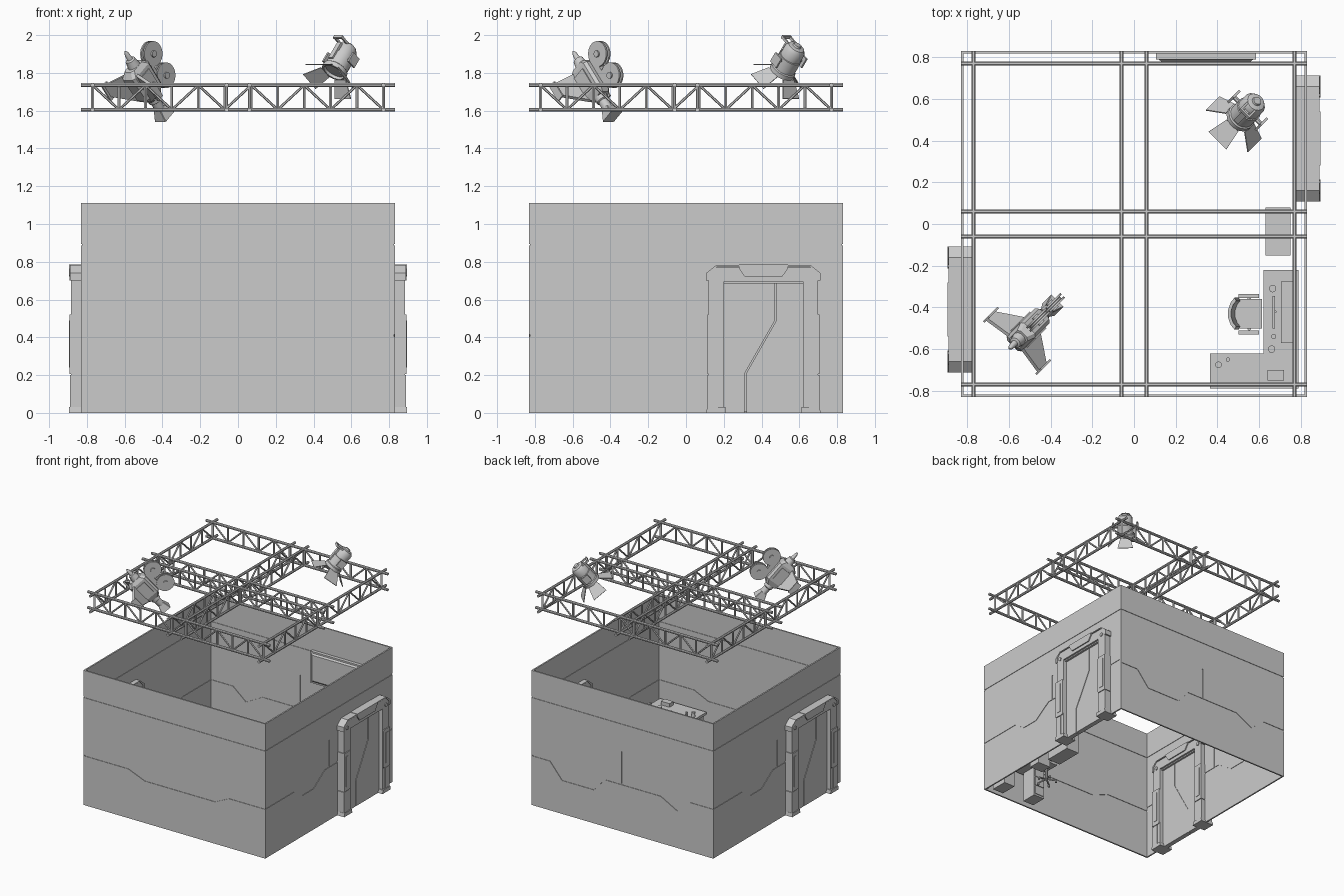
import bpy, bmesh, math
from mathutils import Matrix, Vector

if "Cube" in bpy.data.objects:
    bpy.data.objects.remove(bpy.data.objects["Cube"])

I = Matrix.Identity(4)


def loft(name, rings, M=I, smooth=False):
    """Skin matching rings of points and cap both ends."""
    bm = bmesh.new()
    vs = [[bm.verts.new(M @ Vector(p)) for p in r] for r in rings]
    n = len(vs[0])
    for a, b in zip(vs, vs[1:]):
        for i in range(n):
            bm.faces.new((a[i], a[(i + 1) % n], b[(i + 1) % n], b[i]))
    bm.faces.new(vs[0][::-1])
    bm.faces.new(vs[-1])
    bmesh.ops.recalc_face_normals(bm, faces=bm.faces)
    me = bpy.data.meshes.new(name)
    bm.to_mesh(me)
    bm.free()
    ob = bpy.data.objects.new(name, me)
    bpy.context.collection.objects.link(ob)
    if smooth:
        me.shade_smooth()
        me.set_sharp_from_angle(angle=math.radians(35))
    return ob


def prism(name, pts, d0, d1, M=I):
    """Profile in x-z, extruded outwards (-y) from d0 to d1."""
    return loft(name, [[(u, -d, v) for u, v in pts] for d in (d0, d1)], M)


def box(name, x0, x1, y0, y1, z0, z1, M=I):
    return loft(name, [[(x0, y0, z), (x1, y0, z), (x1, y1, z), (x0, y1, z)] for z in (z0, z1)], M)


def lathe(name, prof, p, axis, M=I, n=12):
    """Turned solid: prof holds (radius, distance along axis)."""
    q = Vector(axis).to_track_quat('Z', 'Y')
    c = [(math.cos(2 * math.pi * (i + .5) / n), math.sin(2 * math.pi * (i + .5) / n)) for i in range(n)]
    return loft(name, [[Vector(p) + q @ Vector((r * a, r * b, h)) for a, b in c] for r, h in prof], M, n > 8)


def rod(name, p, q, r, M=I, n=8):
    d = Vector(q) - Vector(p)
    return lathe(name, [(r, 0), (r, d.length)], p, d, M, n)


def turn(deg):
    return Matrix.Rotation(math.radians(deg), 4, 'Z')


# Room walls: thin sheet with raised panels, seams left between them
g = .005
walls = {
    "front": (0, [(-.82, .41), (-.42, .41), (-.27, .35), (.37, .35), (.5, .41), (.82, .41)]),
    "right": (90, [(-.82, .41), (-.45, .41), (-.35, .34), (-.2, .34), (-.05, .44), (.2, .44), (.82, .44)]),
    "back": (180, [(-.82, .41), (-.66, .41), (-.55, .28), (-.25, .28), (-.15, .39), (.35, .39), (.5, .31), (.62, .41), (.82, .41)]),
    "left": (270, [(-.82, .41), (-.45, .41), (-.35, .34), (-.2, .34), (-.05, .44), (.2, .44), (.82, .44)]),
}
for side, (deg, jag) in walls.items():
    M = turn(deg)
    e = .83
    jag = [(-e, jag[0][1])] + jag[1:-1] + [(e, jag[-1][1])]
    prism(side + "_wall_sheet", [(-.825, 0), (.825, 0), (.825, 1.11), (-.825, 1.11)], .822, .826, M)
    prism(side + "_wall_top_panel", [(-e, .89 + g), (e, .89 + g), (e, 1.11), (-e, 1.11)], .818, .83, M)
    prism(side + "_wall_lower_panel", [(-e, 0), (e, 0)] + [(u, v - g) for u, v in jag[::-1]], .818, .83, M)
    low = [(u, v + g) for u, v in jag]
    if side != "front":  # vertical seam slot in the middle
        k = next(i for i, p in enumerate(low) if p[0] > 0)
        (ua, va), (ub, vb) = low[k - 1], low[k]
        v = va + (vb - va) * -ua / (ub - ua)
        low[k:k] = [(-g, v), (-g, .66), (g, .66), (g, v)]
    prism(side + "_wall_middle_panel", low + [(e, .89 - g), (-e, .89 - g)], .818, .83, M)


# Sliding doors, identical on the right and left walls
def door(tag, M):
    def mir(pts):
        return [(.82 - u, v) for u, v in pts]
    half = [(.2, .03), (.12, .03), (.12, .735), (.155, .77)]
    inner = [(.2, .695)]
    prism(tag + "_door_frame", half + mir(half)[::-1] + mir(inner) + inner, .785, .885, M)
    prism(tag + "_door_lintel_trim", [(.19, .685), (.63, .685), (.63, .705), (.19, .705)], .80, .87, M)
    prism(tag + "_door_header", [(.28, .765), (.31, .722), (.51, .722), (.54, .765), (.54, .785), (.28, .785)], .776, .894, M)
    for nm, f in (("near", lambda p: p), ("far", mir)):
        t = f"{tag}_door_{nm}_"
        prism(t + "foot", f([(.107, 0), (.213, 0), (.208, .03), (.112, .03)]), .776, .894, M)
        prism(t + "shin", f([(.113, .03), (.17, .03), (.17, .2), (.113, .2)]), .781, .889, M)
        prism(t + "block", f([(.113, .205), (.19, .205), (.197, .215), (.197, .51), (.19, .52), (.113, .52)]), .778, .892, M)
        prism(t + "block_plate", f([(.135, .24), (.172, .24), (.172, .49), (.135, .49)]), .775, .895, M)
        prism(t + "corner", f([(.107, .70), (.125, .70), (.125, .735), (.165, .775), (.28, .775), (.28, .782), (.16, .782), (.107, .74)]), .78, .89, M)
        u, v = f([(.158, .715)])[0]
        rod(t + "bolt", (u, -.778, v), (u, -.892, v), .015, M, 12)
    path = [(.475, .70), (.475, .49), (.315, .21), (.315, 0)]
    prism(tag + "_door_core", [(.195, .005), (.625, .005), (.625, .69), (.195, .69)], .828, .842, M)
    prism(tag + "_door_leaf_a", [(.195, .70)] + [(u - .004, v) for u, v in path] + [(.195, 0)], .815, .853, M)
    prism(tag + "_door_leaf_b", [(.625, .70)] + [(u + .004, v) for u, v in path] + [(.625, 0)], .815, .853, M)


door("right", turn(90))
door("left", turn(270))

# Lighting truss: four flat lattice girders each way
for deg in (0, 90):
    M = turn(deg)
    for k, y in enumerate((-.77, -.06, .06, .77)):
        nm = f"truss_{deg}_{k}_"
        for z in (1.605, 1.735):
            rod(nm + "chord", (-.83, y, z), (.83, y, z), .011, M)
        for i in range(12):
            x = -.77 + .14 * i
            rod(nm + "post", (x, y, 1.605), (x, y, 1.735), .008, M, 6)
            if i < 11:
                a, b = (1.735, 1.605) if i % 2 == 0 else (1.605, 1.735)
                rod(nm + "brace", (x, y, a), (x + .14, y, b), .007, M, 6)


def aim(pos, f, u):
    """Local frame: y along the lens, z up from it."""
    f = Vector(f).normalized()
    u = Vector(u)
    u = (u - f * u.dot(f)).normalized()
    return Matrix.Translation(pos) @ Matrix((f.cross(u), f, u)).transposed().to_4x4()


# Film camera with two reels
M = aim((-.5, -.5, 1.73), (.46, .46, -.76), (.54, .54, .65))


def sect(y, w, z0, z1, c=.015):
    return [(-w, y, z0 + c), (-w + c, y, z0), (w - c, y, z0), (w, y, z0 + c),
            (w, y, z1 - c), (w - c, y, z1), (-w + c, y, z1), (-w, y, z1 - c)]


loft("camera_body", [sect(-.13, .035, -.04, .06), sect(-.10, .05, -.07, .085), sect(.05, .05, -.06, .085), sect(.09, .035, -.03, .06)], M)
box("camera_side_panel", -.056, .056, -.08, .03, -.03, .05, M)
lathe("camera_eyepiece", [(.035, 0), (.028, .04), (.016, .045), (.012, .085), (.004, .1)], (0, -.13, .015), (0, -1, 0), M)
lathe("camera_lens", [(.036, 0), (.036, .03), (.028, .035), (.028, .09)], (0, .085, .015), (0, 1, 0), M)
loft("camera_hood", [sect(.165, .025, -.01, .04, .003), sect(.225, .042, -.028, .055, .003)], M)
for i, y in enumerate((-.092, .057)):
    lathe(f"reel_{i}", [(.055, -.016), (.068, -.016), (.068, -.006), (.055, -.005), (.055, .005), (.068, .006), (.068, .016), (.055, .016)], (0, y, .155), (1, 0, 0), M, 20)
    rod(f"reel_hub_{i}", (-.025, y, .155), (.025, y, .155), .018, M, 12)
box("reel_bracket", -.012, .012, -.1, .065, .07, .12, M)
for s in (-1, 1):
    fin = [(.03 * s, -.11, -.02), (.175 * s, -.08, -.075), (.175 * s, -.005, -.075), (.03 * s, .08, -.02)]
    loft("camera_side_fin", [fin, [(x, y, z - .018) for x, y, z in fin]], M)
    box("fin_tip", .172 * s, .182 * s, -.085, .015, -.105, -.06, M)

# Spotlight with four barn doors and a yoke
M = aim((.54, .54, 1.86), (-.45, -.45, -.77), (-.545, -.545, .637))
lathe("spotlight_housing", [(.03, -.105), (.045, -.1), (.058, -.08), (.058, -.03), (.063, -.028), (.063, .045), (.07, .05), (.07, .075), (.058, .075), (.055, .06)], (0, 0, 0), (0, 1, 0), M, 16)
lathe("spotlight_back_cap", [(.025, 0), (.02, .015)], (0, -.1, 0), (0, -1, 0), M)
for i in range(4):
    flap = [(-.04, .075, .062), (.04, .075, .062), (.06, .14, .14), (-.06, .14, .14)]
    loft(f"barn_door_{i}", [flap, [(x, y - .004, z + .004) for x, y, z in flap]], M @ Matrix.Rotation(i * math.pi / 2, 4, 'Y'))
for s in (-1, 1):
    rod("spotlight_pivot", (.05 * s, -.01, 0), (.1 * s, -.01, 0), .012, M)
    box("spotlight_yoke_arm", .088 * s, .1 * s, -.04, .02, -.028, .028, M)
    box("spotlight_handle_post", .022 * s, .032 * s, -.098, -.085, .03, .096, M)
box("spotlight_handle_grip", -.032, .032, -.1, -.083, .086, .098, M)
box("spotlight_cooling_rib", -.015, .015, -.075, .03, .05, .07, M)

# Wall screen on the inside of the back wall
prism("wall_screen", [(.105, .64), (.585, .64), (.585, .9), (.105, .9)], -.79, -.82)
loft("wall_screen_bezel", [[(x, y, z) for x, z in ((.105 + i, .64 + i), (.585 - i, .64 + i), (.585 - i, .9 - i), (.105 + i, .9 - i))] for y, i in ((.8, 0), (.78, .025))])

# Corner desk with pedestals, and a low cabinet
loft("desk_top", [[(x, y, z) for x, y in ((.365, -.79), (.79, -.79), (.79, -.22), (.62, -.22), (.62, -.62), (.365, -.62))] for z in (.25, .27)])
box("desk_left_pedestal", .38, .48, -.77, -.64, 0, .25)
box("desk_corner_pedestal", .68, .78, -.78, -.64, 0, .25)
box("desk_end_pedestal", .66, .78, -.33, -.23, 0, .25)
for i in range(3):
    box("desk_drawer", .39, .47, -.64, -.634, .015 + .078 * i, .085 + .078 * i)
box("cabinet", .63, .75, -.15, .08, 0, .27)
box("desk_shelf", .705, .765, -.57, -.275, .27, .30)

# Things on the desk
box("monitor_screen", .665, .677, -.5, -.345, .295, .38)
box("monitor_foot", .65, .69, -.45, -.39, .27, .276)
rod("monitor_stem", (.678, -.42, .27), (.678, -.42, .33), .006)
box("keyboard", .632, .655, -.46, -.37, .27, .277)
box("paper_box", .64, .72, -.75, -.70, .27, .30)
for i, (x, y, r, h) in enumerate(((.665, -.31, .018, .04), (.66, -.6, .018, .04), (.67, -.54, .012, .03), (.405, -.675, .016, .035), (.45, -.65, .01, .03))):
    lathe(f"desk_item_{i}", [(r, 0), (r * .8, h * .3), (r, h)], (x, y, .27), (0, 0, 1), n=10)

# Swivel chair facing the desk
cx, cy = .53, -.43
for i in range(5):
    a = math.radians(72 * i)
    tip = (cx + .075 * math.cos(a), cy + .075 * math.sin(a), .018)
    rod("chair_base_leg", (cx, cy, .03), tip, .007, n=6)
    rod("chair_castor", (tip[0], tip[1], 0), tip, .009)
rod("chair_column", (cx, cy, .02), (cx, cy, .14), .011)
box("chair_seat", .48, .615, -.5, -.36, .14, .17)
arc = [math.radians(180 + t) for t in (-55, -35, -12, 12, 35, 55)]
back = [(.525 + r * math.cos(a), cy + 1.25 * r * math.sin(a)) for r, aa in ((.075, arc), (.06, arc[::-1])) for a in aa]
loft("chair_back", [[(x + o, y, z) for x, y in back] for z, o in ((.16, .02), (.24, .008), (.36, 0))])
for y in (-.52, -.345):
    box("chair_armrest", .5, .6, y - .01, y + .01, .215, .228)
    box("chair_armrest_post", .54, .556, y - .006, y + .006, .15, .216)
